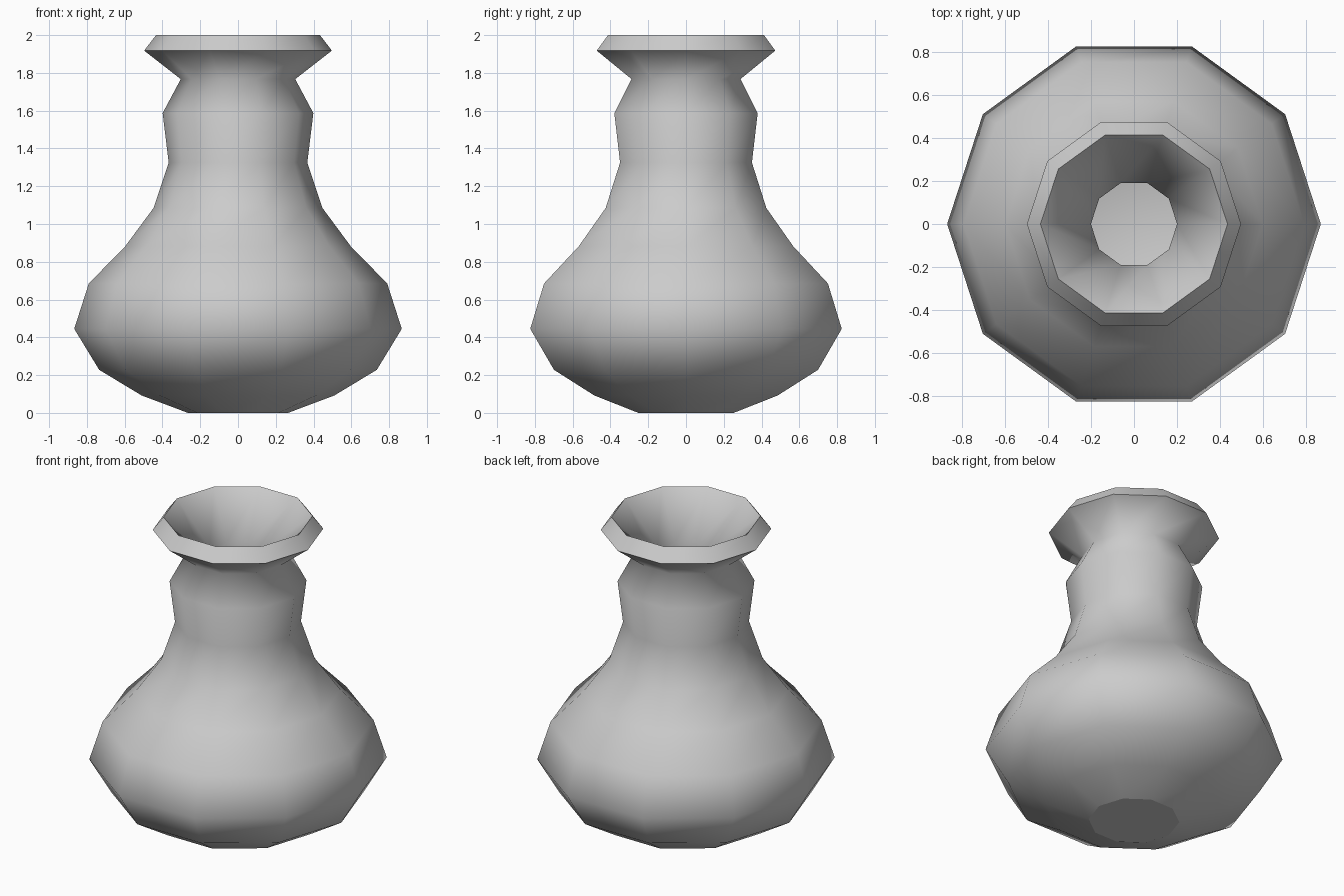
import bpy, bmesh
from math import cos, sin, pi

if "Cube" in bpy.data.objects:
    bpy.data.objects.remove(bpy.data.objects["Cube"])

SIDES = 10

# Outer profile (radius, height), foot to lip
outer = [(0.265, 0), (0.51, 0.092), (0.735, 0.228), (0.867, 0.445),
         (0.79, 0.685), (0.597, 0.882), (0.447, 1.085), (0.367, 1.325),
         (0.399, 1.587), (0.303, 1.767), (0.497, 1.918), (0.434, 2.0)]
# Inner profile, throat down to the floor
inner = [(0.2, 1.745), (0.295, 1.56), (0.265, 1.34), (0.35, 1.05),
         (0.52, 0.82), (0.7, 0.63), (0.755, 0.455), (0.66, 0.305),
         (0.46, 0.185), (0.23, 0.1)]
profile = outer + inner

bm = bmesh.new()
rings = [[bm.verts.new((r * cos(2 * pi * i / SIDES), r * sin(2 * pi * i / SIDES), z))
          for i in range(SIDES)] for r, z in profile]

# Walls, foot and inner floor
for a, b in zip(rings, rings[1:]):
    for i in range(SIDES):
        j = (i + 1) % SIDES
        bm.faces.new((a[i], a[j], b[j], b[i]))
bm.faces.new(rings[0][::-1])
bm.faces.new(rings[-1])
for f in bm.faces:
    f.smooth = True

# Crisp edges at the foot and both lip rings
for k in (0, len(outer) - 2, len(outer) - 1):
    for i in range(SIDES):
        bm.edges.get((rings[k][i], rings[k][(i + 1) % SIDES])).smooth = False

mesh = bpy.data.meshes.new("vase")
bm.to_mesh(mesh)
bm.free()
bpy.context.collection.objects.link(bpy.data.objects.new("vase", mesh))
